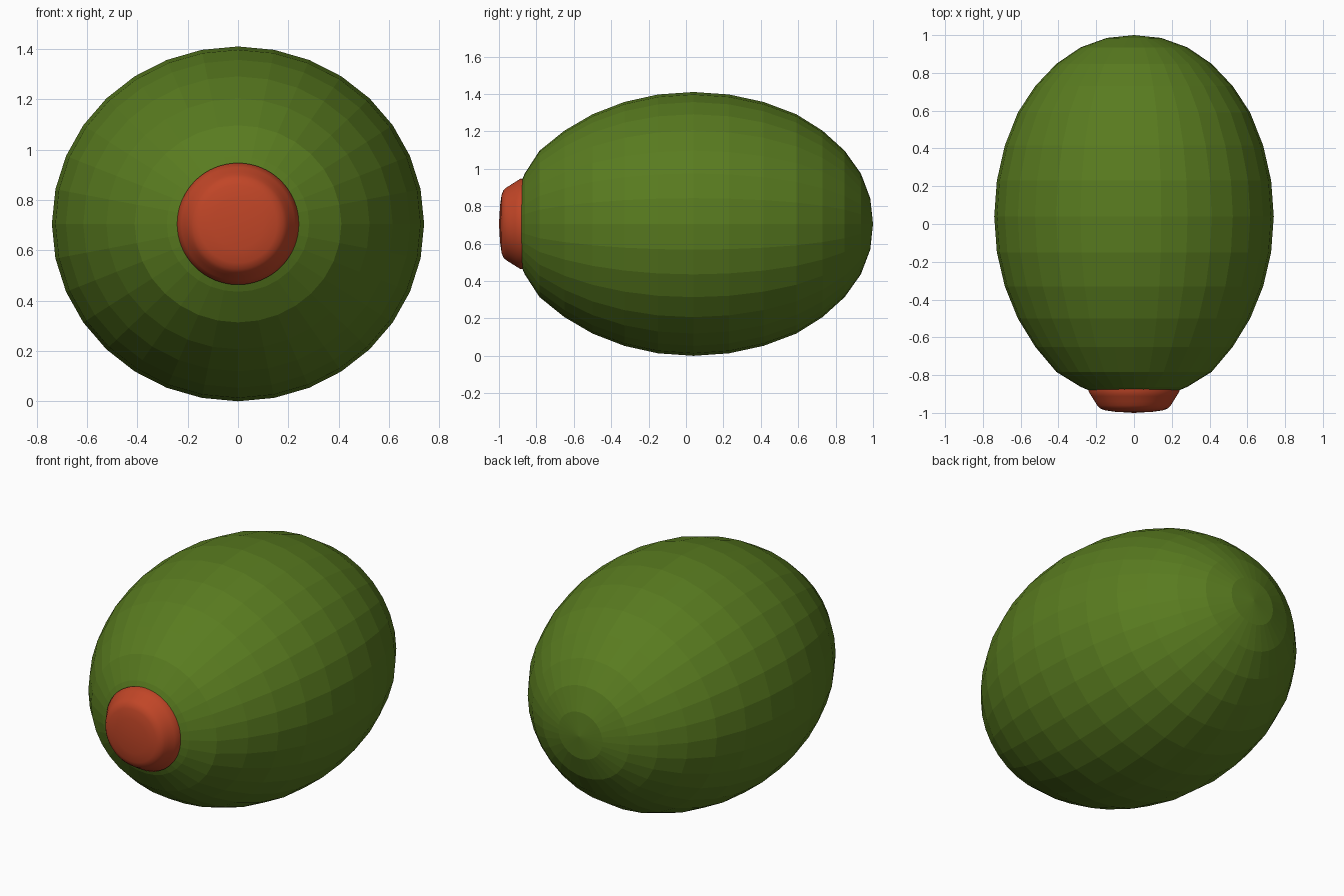
import bpy, bmesh
from math import sin, cos, tau

if "Cube" in bpy.data.objects:
    bpy.data.objects.remove(bpy.data.objects["Cube"])

CENTRE_Z = 0.705


def lathe(name, profile, sides, z_scale, color, smooth):
    """Revolve (radius, y) points around the y axis; the ends are closed."""
    bm = bmesh.new()
    rings = []
    for r, y in profile:
        if r == 0:
            rings.append([bm.verts.new((0, y, CENTRE_Z))] * sides)
        else:
            rings.append([bm.verts.new((r * sin(tau * i / sides), y,
                                        CENTRE_Z + z_scale * r * cos(tau * i / sides)))
                          for i in range(sides)])
    for a, b in zip(rings, rings[1:]):
        for i in range(sides):
            j = (i + 1) % sides
            bm.faces.new(dict.fromkeys((a[i], a[j], b[j], b[i])))
    bmesh.ops.recalc_face_normals(bm, faces=bm.faces)
    mesh = bpy.data.meshes.new(name)
    bm.to_mesh(mesh)
    bm.free()
    for p in mesh.polygons:
        p.use_smooth = smooth
    mat = bpy.data.materials.new(name + "_color")
    mat.diffuse_color = (*color, 1)
    mat.use_nodes = True
    mat.node_tree.nodes["Principled BSDF"].inputs["Base Color"].default_value = mat.diffuse_color
    mesh.materials.append(mat)
    obj = bpy.data.objects.new(name, mesh)
    bpy.context.collection.objects.link(obj)
    return obj


# Faceted green olive, with a flat mouth at the front
lathe("olive", [
    (0, -0.875), (0.235, -0.882), (0.283, -0.862), (0.411, -0.783),
    (0.523, -0.65), (0.615, -0.5), (0.684, -0.33), (0.726, -0.15),
    (0.74, 0.04), (0.726, 0.23), (0.684, 0.415), (0.615, 0.59),
    (0.523, 0.73), (0.411, 0.848), (0.283, 0.935), (0.144, 0.985), (0, 1.0),
], 32, 0.953, (0.10, 0.20, 0.014), False)

# Smooth red pepper plug
lathe("pepper_filling", [
    (0, -0.80), (0.23, -0.80), (0.242, -0.884), (0.225, -0.912), (0.207, -0.94),
    (0.195, -0.96), (0.18, -0.976), (0.155, -0.986), (0.10, -0.994), (0, -1.0),
], 64, 1.0, (0.53, 0.06, 0.02), True)
